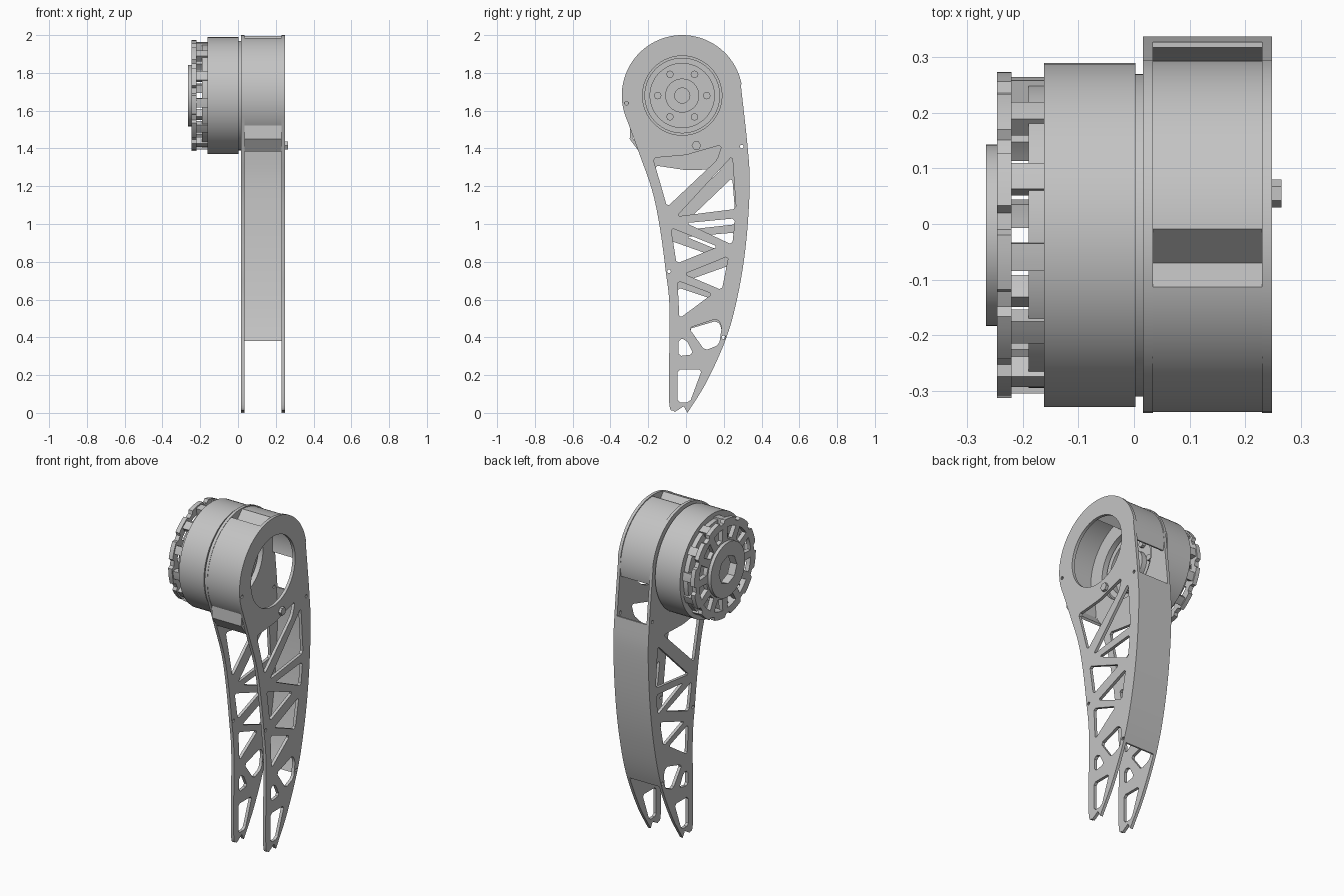
import bpy, math
from mathutils import Vector

cube = bpy.data.objects.get("Cube")
if cube:
    bpy.data.objects.remove(cube, do_unlink=True)

grey = bpy.data.materials.new("plain grey")
grey.use_nodes = True
grey.diffuse_color = (0.55, 0.55, 0.55, 1)
grey.node_tree.nodes["Principled BSDF"].inputs["Base Color"].default_value = (0.55, 0.55, 0.55, 1)

HUB = Vector((-0.02, 1.68))   # motor axis, as (y, z)


def arc(r, start=0, end=360, n=64, centre=HUB):
    """Points on an arc in the side plane; a full turn leaves out the end point."""
    steps = n if end - start == 360 else n - 1
    return [centre + r * Vector((math.cos(a), math.sin(a)))
            for a in (math.radians(start + (end - start) * i / steps) for i in range(n))]


def smooth(points, steps=8):
    """Catmull-Rom path through a few points."""
    p = [Vector(q) for q in points]
    p = [2 * p[0] - p[1]] + p + [2 * p[-1] - p[-2]]
    out = []
    for a, b, c, d in zip(p, p[1:], p[2:], p[3:]):
        for i in range(steps):
            t = i / steps
            out.append(b + (c - a) * t / 2 + (a - 2.5 * b + 2 * c - d / 2) * t * t
                       + (1.5 * (b - c) + (d - a) / 2) * t ** 3)
    return out + [p[-2]]


def rounded(points, cut=0.014):
    """Clip the corners of a truss opening."""
    p = [Vector(q) for q in points]
    out = []
    for i, q in enumerate(p):
        for other in (p[i - 1], p[(i + 1) % len(p)]):
            out.append(q + (other - q).normalized() * cut)
    return out


def plate(name, outline, holes, x0, x1):
    """Side profile with holes, extruded from x0 to x1."""
    curve = bpy.data.curves.new(name, "CURVE")
    curve.dimensions, curve.fill_mode = "2D", "BOTH"
    curve.extrude = (x1 - x0) / 2
    for loop in [outline] + holes:
        s = curve.splines.new("POLY")
        s.points.add(len(loop) - 1)
        s.use_cyclic_u = True
        for pt, q in zip(s.points, loop):
            pt.co = (q[0], q[1], 0, 1)
    temp = bpy.data.objects.new(name, curve)
    bpy.context.scene.collection.objects.link(temp)
    deps = bpy.context.evaluated_depsgraph_get()
    mesh = bpy.data.meshes.new_from_object(temp.evaluated_get(deps))
    bpy.data.objects.remove(temp, do_unlink=True)
    for v in mesh.vertices:
        a, b, c = v.co
        v.co = (c + (x0 + x1) / 2, a, b)
    mesh.materials.clear()
    mesh.materials.append(grey)
    mesh.shade_smooth()
    mesh.set_sharp_from_angle(angle=math.radians(30))
    ob = bpy.data.objects.new(name, mesh)
    bpy.context.scene.collection.objects.link(ob)
    return ob


# Leg outline: back edge from the drum to the tip, then the front edge upwards
back_edge = smooth([(0.29, 1.74), (0.327, 1.4), (0.337, 1.2), (0.319, 0.91),
                    (0.28, 0.65), (0.218, 0.41), (0.112, 0.17), (0.008, 0.0)])
front_edge = smooth([(-0.06, 0.005), (-0.09, 0.07), (-0.087, 0.54), (-0.108, 0.755),
                     (-0.14, 0.99), (-0.18, 1.18), (-0.25, 1.38)])
leg = arc(0.32, 10, 205, 50)[::-1]
leg = back_edge + [Vector((-0.012, 0.035)), Vector((-0.035, 0.02))] + front_edge + leg

# Truss openings, top to bottom
truss = [
    [(-0.175, 1.35), (0.0, 1.365), (0.19, 1.42), (0.165, 1.34), (-0.10, 1.09)],
    [(0.245, 1.36), (0.265, 1.08), (-0.05, 1.04)],
    [(-0.08, 0.98), (0.17, 0.88), (-0.05, 0.79)],
    [(0.0, 1.005), (0.26, 1.03), (0.245, 0.89)],
    [(0.225, 0.83), (-0.01, 0.735), (0.19, 0.65)],
    [(-0.045, 0.7), (0.14, 0.63), (-0.035, 0.5)],
    [(0.165, 0.5), (0.19, 0.46), (0.175, 0.36), (0.1, 0.33), (0.015, 0.45)],
    [(-0.04, 0.39), (0.0, 0.39), (0.04, 0.31), (-0.04, 0.3)],
    [(-0.045, 0.23), (0.085, 0.23), (0.02, 0.055), (-0.045, 0.055)],
]
bolt_holes = [arc(0.01, n=10, centre=Vector(c)) for c in
              [(-0.315, 1.64), (0.295, 1.41), (-0.09, 0.75), (0.2, 0.4)]]


def lowered(points):
    return [(y, z if z < 0.4 else 0.4 + (z - 0.4) * 0.88) for y, z in points]


# The inner plate's upper struts sit lower, under a fuller motor mount
inner_truss = [[(-0.165, 1.31), (0.0, 1.285), (0.19, 1.29), (-0.1, 1.02)]]
inner_truss += [lowered(t) for t in truss[1:]]
plate("outer_leg_plate", leg, [arc(0.21)] + [rounded(t) for t in truss] + bolt_holes, 0.23, 0.248)
plate("inner_leg_plate", leg, [arc(0.21)] + [rounded(t) for t in inner_truss] + bolt_holes,
      0.016, 0.034)

# Drum shell with a flat front lip and a V-shaped recess in its top
lip = [Vector(p) for p in ((-0.298, 1.45), (-0.25, 1.385), (-0.24, 1.395), (-0.283, 1.455))]
plate("front_shell", arc(0.318, 107, 210) + lip + arc(0.306, 107, 210)[::-1], [], 0.034, 0.23)
plate("top_shell", arc(0.314, -10, 88) + arc(0.302, -10, 88)[::-1], [], 0.034, 0.23)
recess = [(-0.009, 1.996), (-0.07, 1.93), (-0.113, 1.984),
          (-0.113, 1.968), (-0.07, 1.915), (-0.009, 1.981)]
plate("top_recess", [Vector(p) for p in recess], [], 0.034, 0.23)

# Panel closing the back of the leg between the plates
strip = [p for p in back_edge if 0.36 < p.y < 1.43]
plate("back_panel", strip + [p - Vector((0.01, 0)) for p in reversed(strip)], [], 0.034, 0.23)

# Motor
plate("motor_housing", arc(0.309), [arc(0.215)], -0.162, 0.003)
plate("motor_spacer", arc(0.29), [arc(0.21)], 0.003, 0.016)
plate("motor_core", arc(0.215), [], -0.15, -0.03)
plate("stator_ring", arc(0.2), [arc(0.17)], -0.03, 0.01)
plate("bearing_boss", arc(0.09, n=32), [arc(0.04, n=24)], -0.03, 0.0)
for spot in arc(0.13, n=6):
    plate("core_bolt", arc(0.02, n=8, centre=spot), [], -0.03, -0.01)

# Rotor cap: notched ring with windows, posts and a raised centre
COUNT = 12
step = 360 / COUNT
rim, windows = [], []
for i in range(COUNT):
    a = i * step
    rim += arc(0.293, a, a + step * 0.65, 5) + arc(0.275, a + step * 0.72, a + step * 0.93, 3)
    windows.append(arc(0.245, a + 5, a + 25, 5) + arc(0.175, a + 8, a + 22, 4)[::-1])
    post = arc(0.285, a + 3, a + 13, 4) + arc(0.245, a + 3, a + 13, 4)[::-1]
    plate("rotor_post", post, [], -0.22, -0.16)
hub_hole = arc(0.085, n=8)
plate("rotor_cap", rim, windows + [hub_hole], -0.246, -0.22)
plate("rotor_base_ring", arc(0.275), [arc(0.19)], -0.19, -0.16)
plate("rotor_centre", arc(0.163), [hub_hole], -0.266, -0.246)

# Small pin on the outer plate
plate("side_pin", arc(0.025, n=6, centre=Vector((0.055, 1.415))), [], 0.245, 0.265)
